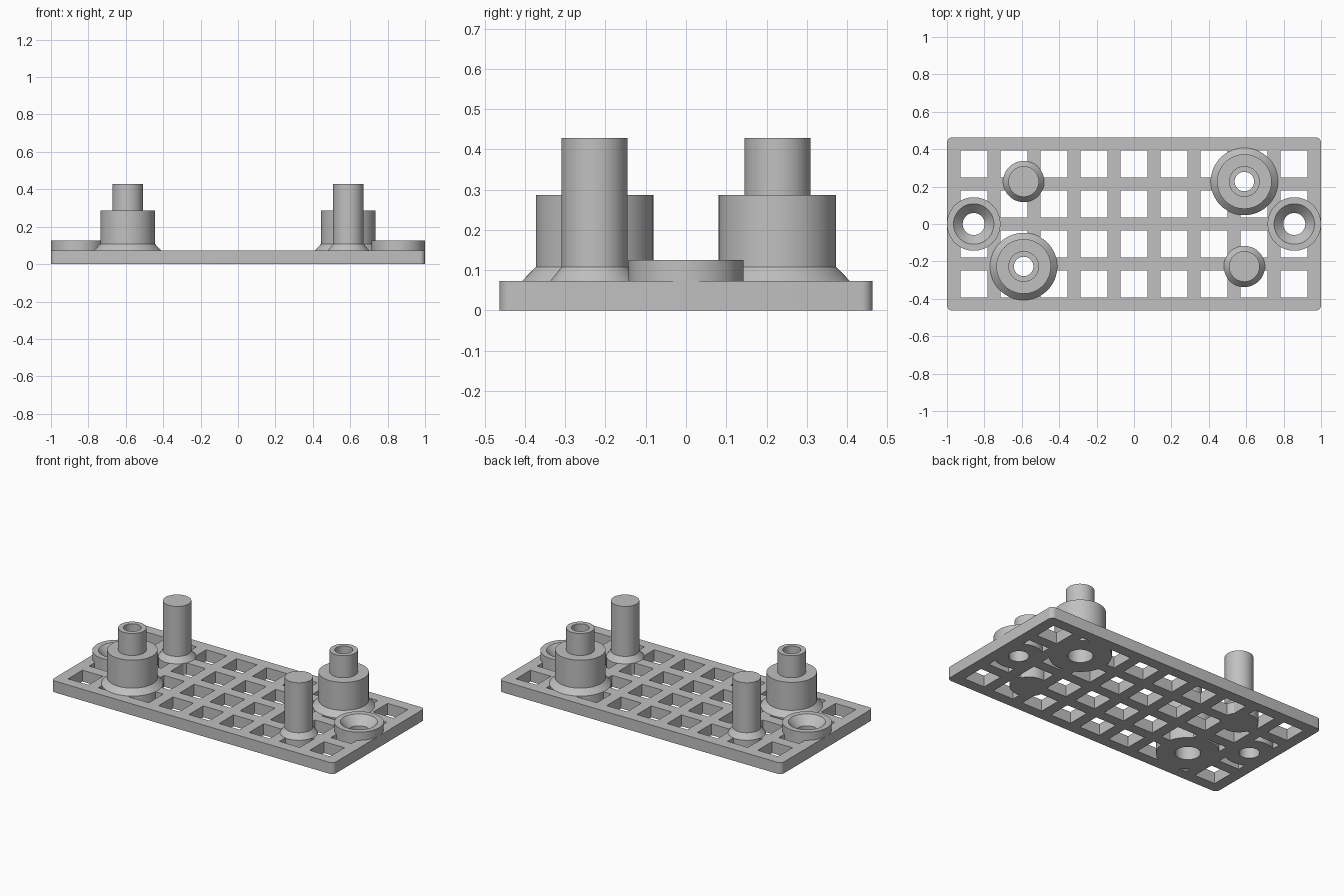
import bpy, bmesh
from math import radians
from mathutils import Matrix, Vector

if "Cube" in bpy.data.objects:
    bpy.data.objects.remove(bpy.data.objects["Cube"], do_unlink=True)

grey = bpy.data.materials.new("light grey plastic")
grey.use_nodes = True
color = (0.53, 0.53, 0.53, 1)
grey.diffuse_color = color
grey.node_tree.nodes["Principled BSDF"].inputs["Base Color"].default_value = color

PITCH, HOLE, THICK = 0.214, 0.145, 0.073
POST_X, POST_Y, RING_X = 0.59, 0.227, 0.857
SEGMENTS = 64


def add_object(name, bm):
    bmesh.ops.recalc_face_normals(bm, faces=bm.faces)
    mesh = bpy.data.meshes.new(name)
    bm.to_mesh(mesh)
    bm.free()
    mesh.materials.append(grey)
    obj = bpy.data.objects.new(name, mesh)
    bpy.context.collection.objects.link(obj)
    return obj


def add_box(bm, center, size):
    matrix = Matrix.Translation(center) @ Matrix.Diagonal((*size, 1))
    return bmesh.ops.create_cube(bm, size=1, matrix=matrix)["verts"]


def activate(obj):
    bpy.ops.object.select_all(action="DESELECT")
    obj.select_set(True)
    bpy.context.view_layer.objects.active = obj


def lathe(name, profile, x, y):
    """Spin a profile of (radius, height) points into a solid."""
    bm = bmesh.new()
    rings = []
    for r, z in profile:
        if r == 0:
            rings.append([bm.verts.new((0, 0, z))] * SEGMENTS)
        else:
            rings.append([bm.verts.new(Matrix.Rotation(radians(360 * i / SEGMENTS), 3, "Z")
                                       @ Vector((r, 0, z))) for i in range(SEGMENTS)])
    for a, b in zip(rings, rings[1:] + rings[:1]):
        for i in range(SEGMENTS):
            j = (i + 1) % SEGMENTS
            corners = list(dict.fromkeys((a[i], a[j], b[j], b[i])))
            if len(corners) > 2:
                bm.faces.new(corners)
    obj = add_object(name, bm)
    obj.location = (x, y, 0)
    activate(obj)
    bpy.ops.object.shade_smooth_by_angle(angle=radians(30))


# Base plate with rounded vertical corners
bm = bmesh.new()
add_box(bm, (0, 0, THICK / 2), (2, 0.926, THICK))
uprights = [e for e in bm.edges if abs(e.verts[0].co.z - e.verts[1].co.z) > THICK / 2]
bmesh.ops.bevel(bm, geom=uprights, offset=0.028, segments=6, affect="EDGES", profile=0.5)
plate = add_object("grid_plate", bm)

# Square grid openings
bm = bmesh.new()
for col in range(9):
    for row in range(4):
        add_box(bm, ((col - 4) * PITCH, (row - 1.5) * PITCH, THICK / 2), (HOLE, HOLE, 0.3))
grid_cutter = add_object("grid_cutter", bm)

# Seats where the mounts pass through the plate
bm = bmesh.new()
for side in (-1, 1):
    for x, y, r in ((POST_X, POST_Y, 0.17), (POST_X, -POST_Y, 0.1), (RING_X, 0, 0.13)):
        bmesh.ops.create_cone(bm, cap_ends=True, segments=SEGMENTS, radius1=r, radius2=r, depth=0.3,
                              matrix=Matrix.Translation((side * x, side * y, THICK / 2)))
seat_cutter = add_object("seat_cutter", bm)

activate(plate)
for cutter in (grid_cutter, seat_cutter):
    cutter.hide_render = True
    mod = plate.modifiers.new(cutter.name, "BOOLEAN")
    mod.operation, mod.solver, mod.object = "DIFFERENCE", "EXACT", cutter
    bpy.ops.object.modifier_apply(modifier=mod.name)
    bpy.data.objects.remove(cutter, do_unlink=True)
bpy.ops.object.shade_smooth_by_angle(angle=radians(30))

# Mount profiles: stepped hollow post, solid pin, countersunk screw ring
post = [(0.18, 0), (0.18, THICK), (0.146, 0.108), (0.146, 0.287), (0.082, 0.287), (0.082, 0.428),
        (0.052, 0.428), (0.052, 0.22), (0.073, 0.22), (0.073, 0)]
pin = [(0, 0), (0.11, 0), (0.11, THICK), (0.082, 0.108), (0.082, 0.428), (0, 0.428)]
ring = [(0.143, 0), (0.143, 0.125), (0.108, 0.125), (0.059, 0.072), (0.059, 0)]

# Mounts repeat with a half turn about the plate centre
for side, label in ((1, "left"), (-1, "right")):
    lathe(label + "_hollow_post", post, side * POST_X, side * POST_Y)
    lathe(label + "_pin", pin, side * POST_X, -side * POST_Y)
    lathe(label + "_screw_ring", ring, side * RING_X, 0)
